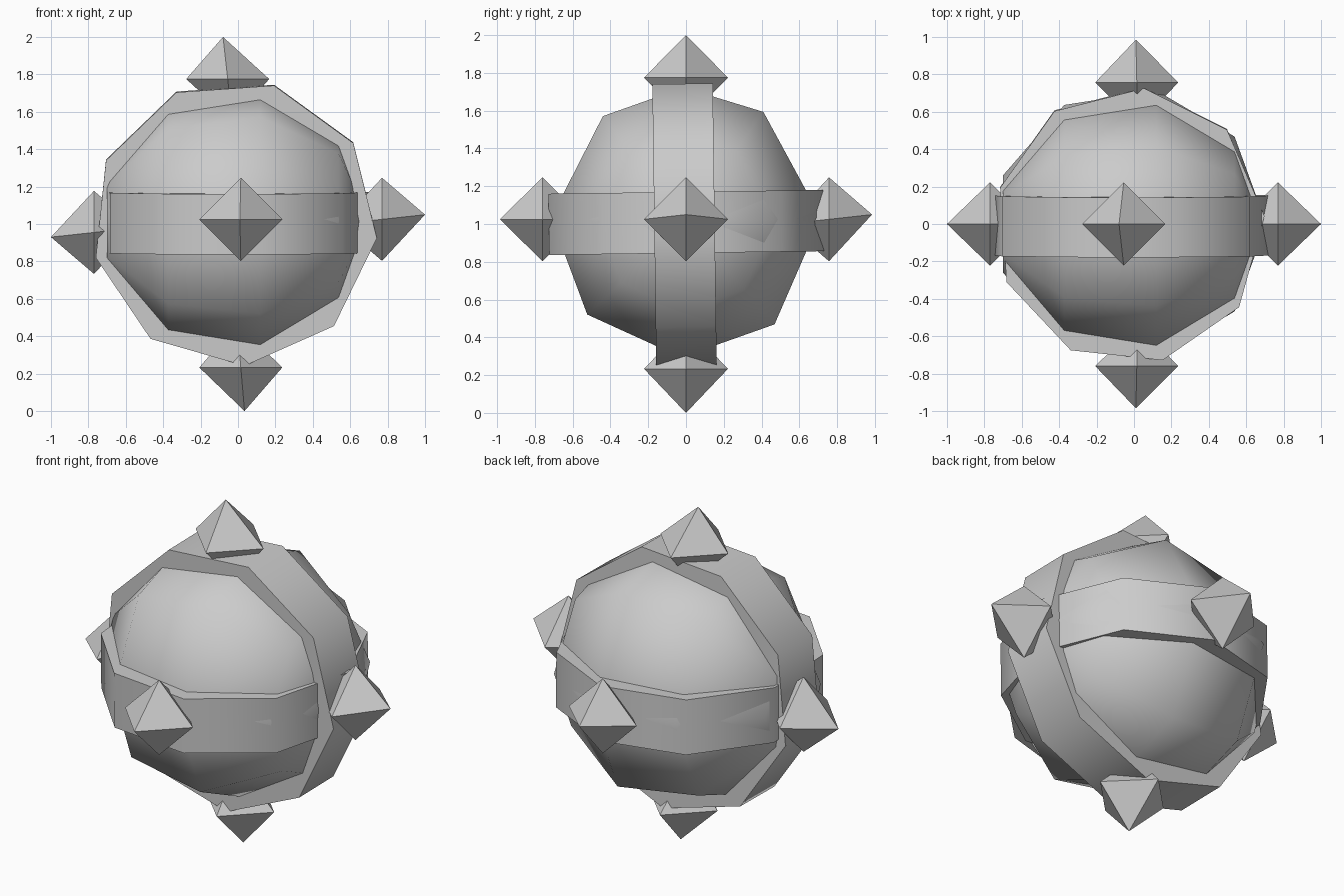
import bpy, bmesh
from math import sin, cos, radians
from mathutils import Vector, Matrix

if "Cube" in bpy.data.objects:
    bpy.data.objects.remove(bpy.data.objects["Cube"])


def finish(bm, name, smooth=None):
    bmesh.ops.recalc_face_normals(bm, faces=bm.faces)
    me = bpy.data.meshes.new(name)
    bm.to_mesh(me)
    bm.free()
    ob = bpy.data.objects.new(name, me)
    bpy.context.collection.objects.link(ob)
    if smooth:
        bpy.ops.object.select_all(action='DESELECT')
        ob.select_set(True)
        bpy.context.view_layer.objects.active = ob
        bpy.ops.object.shade_smooth_by_angle(angle=radians(smooth))
    return ob


# Core: slightly uneven eight-sided ball turned around the x axis
R, centre = 0.728, Vector((-0.02, 0, 1.008))
around = [radians(a) for a in (2, 55, 91, 128, 178, 223, 268, 311)]
bm = bmesh.new()
rings = []
for a in (40, 79, 119, 159):
    x, r = R * cos(radians(a)), R * sin(radians(a))
    rings.append([bm.verts.new(centre + Vector((x, r * cos(t), r * sin(t)))) for t in around])
pole = bm.verts.new(centre + Vector((R, 0, 0)))
for k in range(8):
    n = (k + 1) % 8
    bm.faces.new((pole, rings[0][k], rings[0][n]))
    for p, q in zip(rings, rings[1:]):
        bm.faces.new((p[k], q[k], q[n], p[n]))
bm.faces.new(rings[-1])
finish(bm, "core_ball", 60)


# Bands: nine-sided hoops, inner side hidden in the ball
def band(name, point, radius, start, half, loc):
    bm = bmesh.new()
    loops = []
    for r, w in ((radius, -half), (radius, half), (0.5, half), (0.5, -half)):
        loops.append([bm.verts.new(point(r * cos(radians(start + 40 * k)),
                                         r * sin(radians(start + 40 * k)), w))
                      for k in range(9)])
    for i in range(4):
        p, q = loops[i], loops[(i + 1) % 4]
        for k in range(9):
            n = (k + 1) % 9
            bm.faces.new((p[k], p[n], q[n], q[k]))
    bm.transform(Matrix.Translation(loc) @ Matrix.Rotation(radians(0.8), 4, 'X'))
    finish(bm, name, 50)


band("upright_band", lambda u, v, w: Vector((u, w, v)), 0.765, 34, 0.16, (-0.018, -0.008, 1.007))
band("level_band", lambda u, v, w: Vector((u * 0.975, v, w)), 0.74, 4, 0.162, (-0.022, -0.008, 1.008))


# Spikes: octahedra half sunk into the bands
def spike(name, mid, tip, axis):
    mid, tip = Vector(mid), Vector(tip)
    bm = bmesh.new()
    bm.verts.new(tip)
    bm.verts.new(2 * mid - tip)
    for i in range(3):
        if i != axis:
            for s in (-0.222, 0.222):
                off = Vector((0, 0, 0))
                off[i] = s
                bm.verts.new(mid + off)
    bmesh.ops.convex_hull(bm, input=bm.verts)
    finish(bm, name)


spike("right_spike", (0.77, 0, 1.025), (1, 0, 1.05), 0)
spike("left_spike", (-0.77, 0, 0.955), (-1, 0, 0.93), 0)
spike("front_spike", (0.015, -0.76, 1.025), (0.01, -0.985, 1.025), 1)
spike("back_spike", (0.015, 0.757, 1.025), (0.01, 0.985, 1.05), 1)
spike("top_spike", (-0.055, 0, 1.775), (-0.08, 0, 2.0), 2)
spike("bottom_spike", (0.015, 0, 0.233), (0.035, 0, 0.0), 2)
